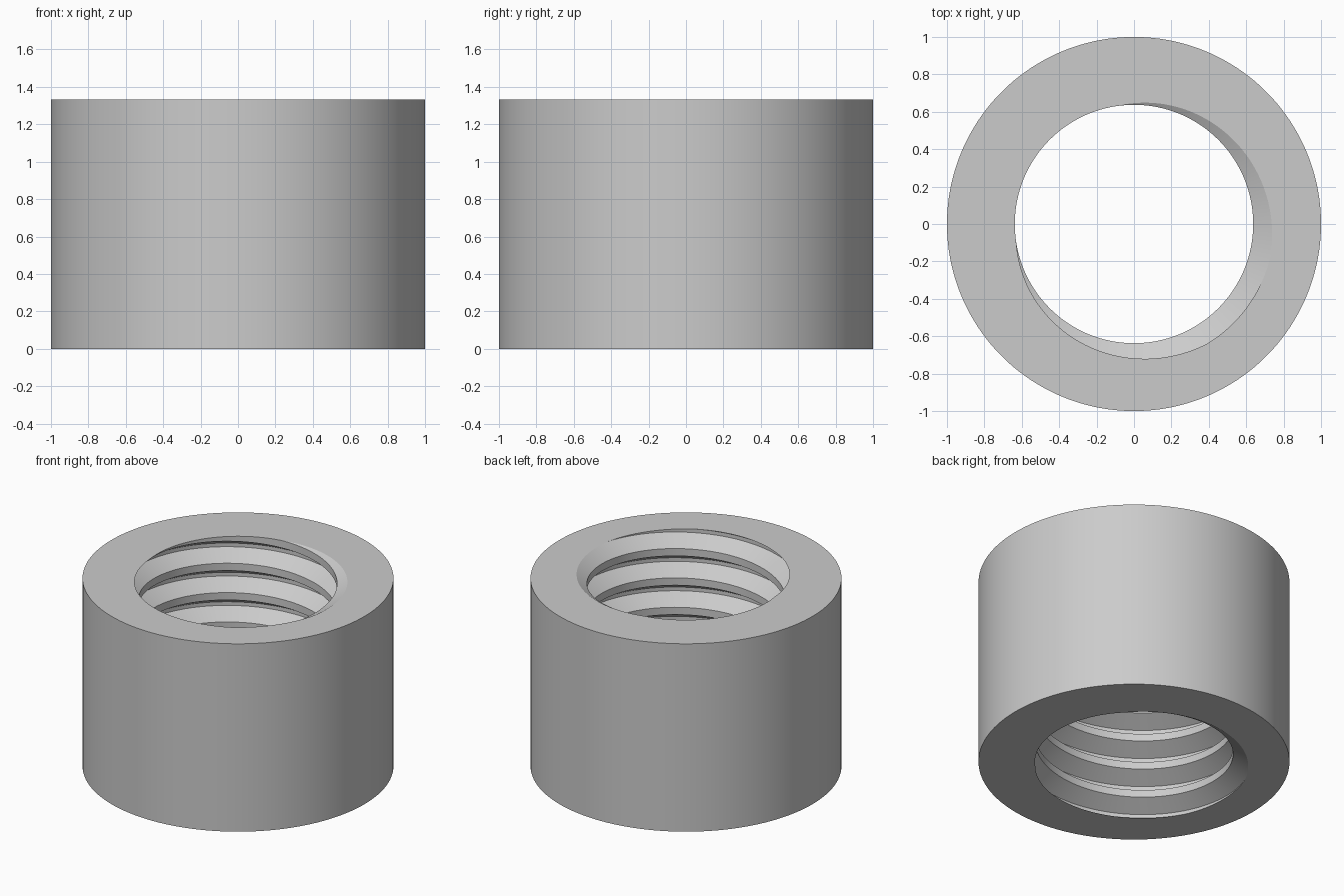
import bpy, bmesh, math

cube = bpy.data.objects.get("Cube")
if cube:
    bpy.data.objects.remove(cube, do_unlink=True)

# Sizes: sleeve with a right-handed 60 degree internal thread
HEIGHT = 4 / 3
OUTER = 1.0
PITCH = HEIGHT / 6.4
MAJOR = 0.75
MINOR = MAJOR - 0.5413 * PITCH
SEGMENTS = 180

# One pitch of the thread: (fraction of pitch, radius)
PROFILE = [(0.125, MINOR), (0.4375, MAJOR), (0.5625, MAJOR), (0.875, MINOR)]


def thread_column(bm, angle):
    """Vertices up the bore at one angle, cut off at both end faces."""
    lift = PITCH * angle / math.tau
    points = [((turn + f) * PITCH + lift, r) for turn in range(-3, 9) for f, r in PROFILE]
    column = []
    for i, (z, r) in enumerate(points):
        for limit, other in ((0.0, i + 1), (HEIGHT, i - 1)):
            outside = z < limit if limit == 0 else z > limit
            if outside:
                z2, r2 = points[other % len(points)]
                # slide the point along the profile to the end face
                reached = z2 > limit if limit == 0 else z2 < limit
                if reached:
                    r += (r2 - r) * (limit - z) / (z2 - z)
                    z = limit
                else:
                    z = None
                break
        column.append((z, r))
    valid = [i for i, p in enumerate(column) if p[0] is not None]
    first, last = column[valid[0]], column[valid[-1]]
    column = [first if i < valid[0] else last if i > valid[-1] else p
              for i, p in enumerate(column)]
    c, s = math.cos(angle), math.sin(angle)
    bore = [bm.verts.new((r * c, r * s, z)) for z, r in column]
    rim = [bm.verts.new((OUTER * c, OUTER * s, z)) for z in (HEIGHT, 0)]
    return bore + rim + [bm.verts.new(bore[0].co)]


# Threaded bore, end faces and outer wall in one closed skin
bm = bmesh.new()
columns = [thread_column(bm, math.tau * i / SEGMENTS) for i in range(SEGMENTS + 1)]
for a, b in zip(columns, columns[1:]):
    for i in range(len(a) - 1):
        bm.faces.new((a[i], a[i + 1], b[i + 1], b[i]))
bmesh.ops.remove_doubles(bm, verts=bm.verts, dist=0.00005)
bmesh.ops.dissolve_degenerate(bm, edges=bm.edges, dist=0.00005)
bmesh.ops.recalc_face_normals(bm, faces=bm.faces)

mesh = bpy.data.meshes.new("threaded_sleeve")
bm.to_mesh(mesh)
bm.free()
sleeve = bpy.data.objects.new("threaded_sleeve", mesh)
bpy.context.collection.objects.link(sleeve)

# Plain grey metal
grey = bpy.data.materials.new("light_grey")
grey.use_nodes = True
color = (0.6, 0.6, 0.6, 1)
grey.diffuse_color = color
grey.node_tree.nodes["Principled BSDF"].inputs["Base Color"].default_value = color
mesh.materials.append(grey)

bpy.ops.object.select_all(action="DESELECT")
sleeve.select_set(True)
bpy.context.view_layer.objects.active = sleeve
bpy.ops.object.shade_smooth_by_angle(angle=math.radians(20))
